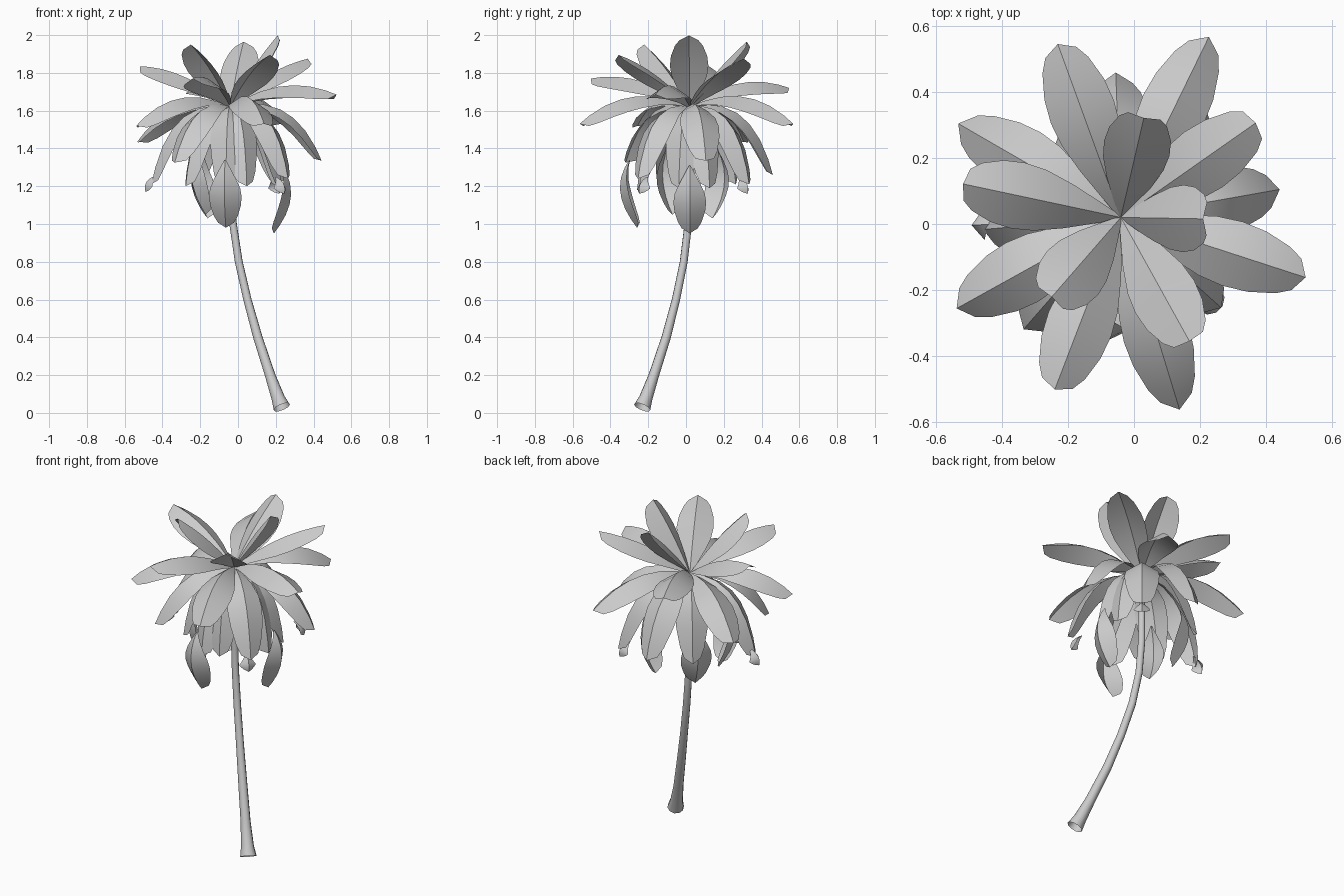
import bpy, bmesh, math
from mathutils import Vector

CX, CY = -0.04, 0.02          # crown centre in plan


def make_object(name, bm, angle):
    me = bpy.data.meshes.new(name)
    bm.to_mesh(me)
    bm.free()
    ob = bpy.data.objects.new(name, me)
    bpy.context.collection.objects.link(ob)
    bpy.ops.object.select_all(action='DESELECT')
    bpy.context.view_layer.objects.active = ob
    ob.select_set(True)
    bpy.ops.object.shade_smooth_by_angle(angle=math.radians(angle))
    return ob


# curved trunk: x, y, z, radius; open flared foot
path = [(0.232, -0.232, 0.03, 0.046), (0.212, -0.212, 0.08, 0.036),
        (0.17, -0.17, 0.2, 0.028), (0.105, -0.105, 0.4, 0.025),
        (0.05, -0.053, 0.6, 0.022), (0.004, -0.012, 0.8, 0.021),
        (-0.026, 0.012, 1.0, 0.020), (-0.038, 0.02, 1.2, 0.020),
        (-0.04, 0.02, 1.42, 0.018), (-0.04, 0.02, 1.6, 0.012)]
bm = bmesh.new()
rings = []
side = Vector((1, 1, 0)).normalized()
for i, p in enumerate(path):
    a = Vector(path[max(i - 1, 0)][:3])
    b = Vector(path[min(i + 1, len(path) - 1)][:3])
    t = (b - a).normalized()
    u = (side - t * side.dot(t)).normalized()
    v = t.cross(u)
    ring = []
    for k in range(10):
        w = 2 * math.pi * k / 10
        ring.append(bm.verts.new(Vector(p[:3]) + p[3] * (u * math.cos(w) + v * math.sin(w))))
    rings.append(ring)
for r0, r1 in zip(rings, rings[1:]):
    for k in range(10):
        bm.faces.new((r0[k], r0[(k + 1) % 10], r1[(k + 1) % 10], r1[k]))
make_object("trunk", bm, 60)

# leaf outline: position along rib, half-width
OUTLINE = [(0, 0.006), (0.12, 0.034), (0.28, 0.068), (0.45, 0.094), (0.6, 0.102),
           (0.75, 0.096), (0.9, 0.074), (0.97, 0.05)]


def frond(name, az, pts, width=1.0, fold=0.65):
    """Folded leaf on a Bezier rib given as (radius, height) points."""
    a = math.radians(az)
    out = Vector((math.cos(a), math.sin(a), 0))
    across = Vector((-math.sin(a), math.cos(a), 0))
    n = len(pts) - 1

    def rib(t):
        r = sum(math.comb(n, i) * (1 - t) ** (n - i) * t ** i * p[0] for i, p in enumerate(pts))
        z = sum(math.comb(n, i) * (1 - t) ** (n - i) * t ** i * p[1] for i, p in enumerate(pts))
        return Vector((CX, CY, z)) + out * r

    bm = bmesh.new()
    rows = []
    for t, h in OUTLINE:
        tan = (rib(t + 0.01) - rib(t - 0.01)).normalized()
        up = tan.cross(across)
        h *= width
        c = rib(t if t < 0.95 else 1.0)
        e = rib(t) - up * h * fold
        rows.append([bm.verts.new(q) for q in (e - across * h, c, e + across * h)])
    for p, q in zip(rows, rows[1:]):
        for k in (0, 1):
            bm.faces.new((p[k], p[k + 1], q[k + 1], q[k]))
    make_object(name, bm, 35)


def simple(name, specs, **kw):
    """Fronds from (azimuth, control r, control z, tip r, tip z, width)."""
    for i, (az, cr, cz, tr, tz, w) in enumerate(specs):
        frond(f"{name}_{i + 1}", az, [(0, 1.62), (cr, cz), (tr, tz)], w, **kw)


# young upright fronds
simple("upright_frond", [
    (-1, 0.12, 1.85, 0.25, 1.998, 1.0),
    (77, 0.14, 1.82, 0.31, 1.965, 1.0),
    (229, 0.15, 1.83, 0.32, 1.95, 1.0),
    (-61, 0.2, 1.82, 0.43, 1.895, 1.0),
    (35, 0.22, 1.82, 0.5, 1.875, 1.0),
], fold=0.5)
# spreading fronds
simple("spreading_frond", [
    (168, 0.25, 1.83, 0.49, 1.835, 1.0),
    (249, 0.28, 1.82, 0.56, 1.77, 1.0),
    (110, 0.28, 1.82, 0.56, 1.72, 1.0),
    (-18, 0.3, 1.81, 0.59, 1.685, 1.0),
    (64, 0.34, 1.77, 0.61, 1.53, 1.0),
    (-73, 0.34, 1.77, 0.61, 1.53, 1.0),
    (209, 0.33, 1.76, 0.57, 1.52, 1.0),
    (150, 0.34, 1.72, 0.57, 1.435, 1.0),
])
# drooping fronds
simple("drooping_frond", [
    (10, 0.34, 1.71, 0.49, 1.335, 1.0),
    (229, 0.3, 1.7, 0.45, 1.325, 1.0),
    (92, 0.33, 1.7, 0.44, 1.26, 1.0),
    (-42, 0.32, 1.68, 0.41, 1.24, 0.95),
    (185, 0.33, 1.68, 0.42, 1.21, 0.95),
    (50, 0.33, 1.67, 0.41, 1.21, 0.95),
    (265, 0.24, 1.66, 0.28, 1.18, 0.9),
    (-72, 0.24, 1.66, 0.28, 1.2, 0.85),
    (128, 0.25, 1.66, 0.31, 1.21, 0.9),
    (22, 0.24, 1.65, 0.28, 1.19, 0.85),
    (-12, 0.24, 1.65, 0.28, 1.19, 0.9),
    (212, 0.23, 1.65, 0.28, 1.2, 0.9),
], fold=0.55)
# hanging tails of the old fronds, curling in towards the trunk
for i, (az, r, z, w) in enumerate([(0, 0.23, 0.95, 0.85), (-95, 0.28, 0.98, 0.85),
                                   (135, 0.17, 1.03, 0.85), (215, 0.16, 1.05, 0.7)]):
    frond(f"hanging_tail_{i + 1}", az,
          [(r + 0.04, z + 0.36), (r + 0.16, z + 0.2), (r, z)], w, 0.6)
# curled dry tips on the lowest drooping fronds
for i, (az, r, z) in enumerate([(183, 0.43, 1.17), (-43, 0.37, 1.16), (50, 0.38, 1.16)]):
    frond(f"dry_tip_{i + 1}", az, [(r - 0.04, z + 0.09), (r + 0.04, z + 0.06), (r + 0.02, z)], 0.45, 0.8)
